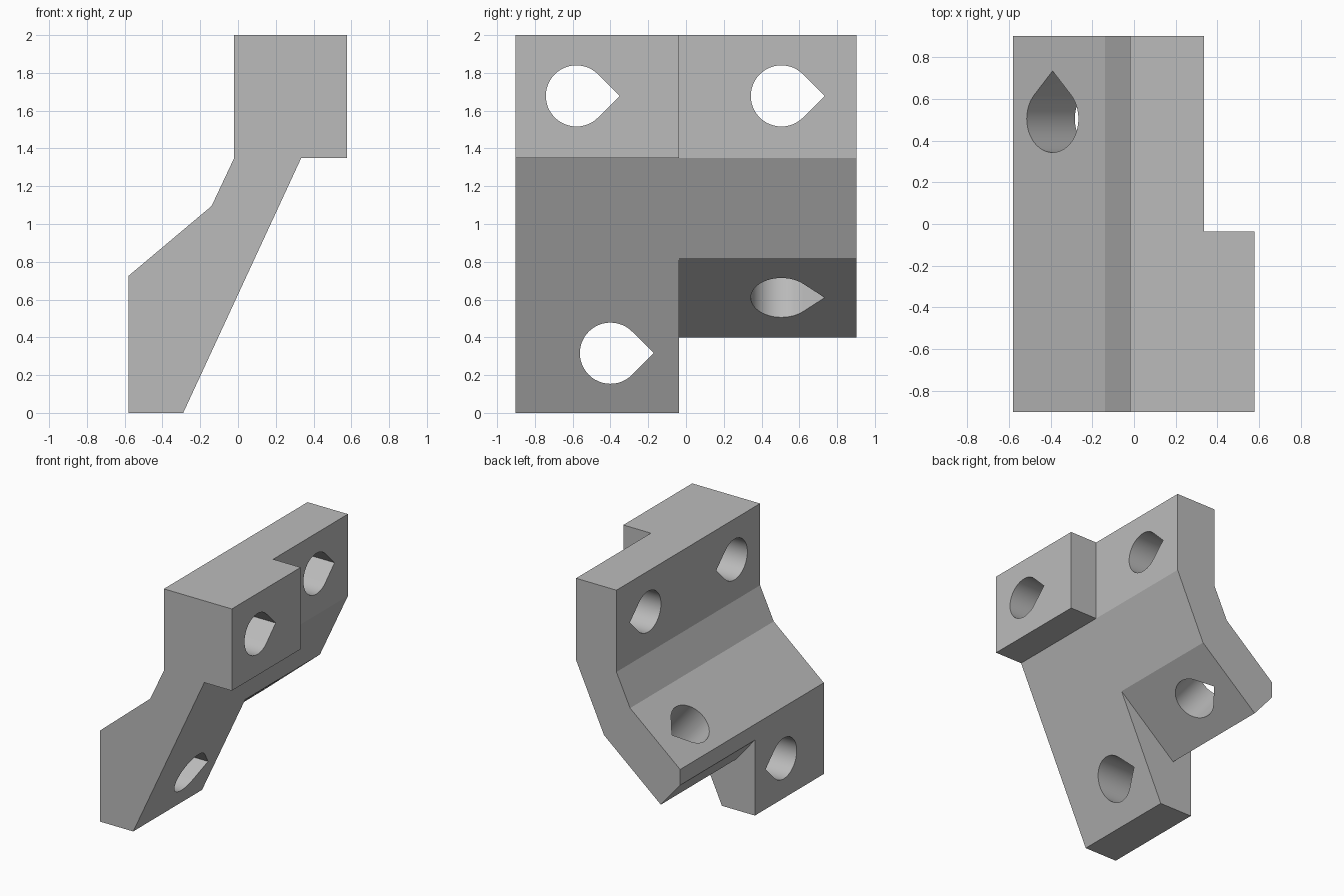
import bpy, bmesh, math
from mathutils import Vector

cube = bpy.data.objects.get("Cube")
if cube:
    bpy.data.objects.remove(cube, do_unlink=True)

grey = bpy.data.materials.new("plain grey")
grey.use_nodes = True
COLOUR = (0.5, 0.5, 0.5, 1)
grey.diffuse_color = COLOUR
grey.node_tree.nodes["Principled BSDF"].inputs["Base Color"].default_value = COLOUR

FRONT, STEP, BACK = -0.902, -0.037, 0.902


def prism(name, outline, sweep):
    """Closed solid made by sweeping a flat outline along a vector."""
    bm = bmesh.new()
    face = bm.faces.new([bm.verts.new(p) for p in outline])
    grown = bmesh.ops.extrude_face_region(bm, geom=[face])["geom"]
    verts = [g for g in grown if isinstance(g, bmesh.types.BMVert)]
    bmesh.ops.translate(bm, verts=verts, vec=sweep)
    bmesh.ops.recalc_face_normals(bm, faces=bm.faces)
    mesh = bpy.data.meshes.new(name)
    bm.to_mesh(mesh)
    bm.free()
    mesh.materials.append(grey)
    ob = bpy.data.objects.new(name, mesh)
    bpy.context.collection.objects.link(ob)
    return ob


def side_prism(name, profile, y0, y1):
    return prism(name, [(x, y0, z) for x, z in profile], Vector((0, y1 - y0, 0)))


def teardrop(name, centre, axis, radius=0.162):
    """Hole cutter with a round body and a right-angled tip towards the back."""
    axis, along = Vector(axis).normalized(), Vector((0, 1, 0))
    across = axis.cross(along)
    pts = [Vector(centre) + along * radius * math.sqrt(2) - axis]
    steps = 36
    for i in range(steps + 1):
        a = math.pi / 4 + i / steps * math.pi * 1.5
        pts.append(Vector(centre) - axis
                   + radius * (along * math.cos(a) + across * math.sin(a)))
    return prism(name, pts, axis * 2)


# Bracket body: one side profile over the full depth
bracket = side_prism("bracket", [
    (-0.58, 0), (-0.29, 0), (0.335, 1.35), (0.577, 1.35), (0.577, 2),
    (-0.02, 2), (-0.02, 1.35), (-0.14, 1.095), (-0.58, 0.725)], FRONT, BACK)

cutters = [
    # Recess behind the thick upper block
    side_prism("upper_recess", [(0.335, 1.2), (0.8, 1.2), (0.8, 2.2), (0.335, 2.2)],
               STEP, 1.2),
    # Space under the short sloping arm
    side_prism("lower_recess", [(-0.41, 0.4), (0.3, 0.996), (0.3, -0.3),
                                (-0.8, -0.3), (-0.8, 0.859)], STEP, 1.2),
    # Screw holes
    teardrop("upper_front_hole", (0, -0.58, 1.678), (1, 0, 0)),
    teardrop("upper_back_hole", (0, 0.505, 1.678), (1, 0, 0)),
    teardrop("leg_hole", (0, -0.40, 0.316), (1, 0, 0)),
    teardrop("arm_hole", (-0.275, 0.505, 0.747), (0.644, 0, -0.765)),
]

bpy.context.view_layer.objects.active = bracket
for cutter in cutters:
    cut = bracket.modifiers.new(cutter.name, "BOOLEAN")
    cut.operation, cut.solver, cut.object = "DIFFERENCE", "EXACT", cutter
    bpy.ops.object.modifier_apply(modifier=cut.name)
    bpy.data.objects.remove(cutter, do_unlink=True)

bpy.ops.object.select_all(action="DESELECT")
bracket.select_set(True)
bpy.ops.object.shade_smooth_by_angle(angle=math.radians(20))
